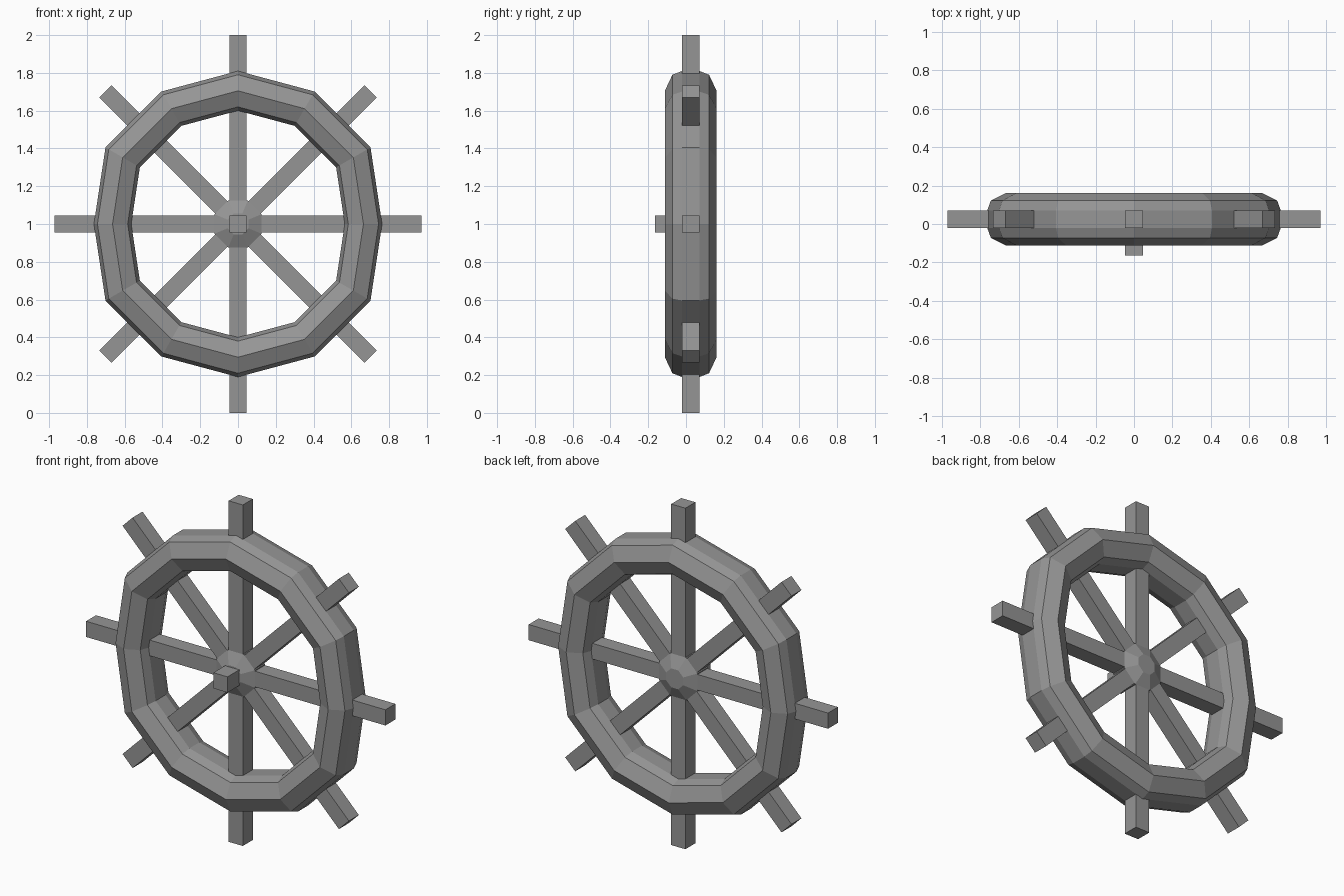
import bpy, bmesh, math
from mathutils import Vector

if "Cube" in bpy.data.objects:
    bpy.data.objects.remove(bpy.data.objects["Cube"], do_unlink=True)

grey = bpy.data.materials.new("plain grey")
grey.use_nodes = True
colour = (0.3, 0.3, 0.3, 1)
grey.diffuse_color = colour
grey.node_tree.nodes["Principled BSDF"].inputs["Base Color"].default_value = colour

MID_Y = 0.025           # depth of the wheel plane
CENTRE = Vector((0, MID_Y, 1))
HALF = 0.046            # half thickness of a spoke
SIDE_PULL = 0.942       # the wheel is slightly flattened at left and right


def finish(name, bm):
    bmesh.ops.recalc_face_normals(bm, faces=bm.faces)
    mesh = bpy.data.meshes.new(name)
    bm.to_mesh(mesh)
    bm.free()
    mesh.materials.append(grey)
    obj = bpy.data.objects.new(name, mesh)
    bpy.context.collection.objects.link(obj)
    return obj


def box(name, size, location, angle=0):
    bm = bmesh.new()
    bmesh.ops.create_cube(bm, size=1)
    for v in bm.verts:
        v.co = Vector(a * b for a, b in zip(v.co, size))
    obj = finish(name, bm)
    obj.location = location
    obj.rotation_euler.y = angle
    return obj


def loft(bm, loops, closed):
    pairs = zip(loops, loops[1:] + loops[:1]) if closed else zip(loops, loops[1:])
    for a, b in pairs:
        n = len(a)
        for i in range(n):
            j = (i + 1) % n
            bm.faces.new((a[i], a[j], b[j], b[i]))


# Rim: a ten-sided section swept around twelve corners
quarter = [(0.105, HALF), (0.085, 0.097)]
section = ([(r, y) for r, y in quarter] + [(0, 0.137)]
           + [(-r, y) for r, y in reversed(quarter)])
section += [(-r, -y) for r, y in section]
bm = bmesh.new()
loops = []
for k in range(12):
    a = math.radians(30 * k)
    pull = SIDE_PULL if k % 6 == 0 else 1
    loops.append([bm.verts.new(CENTRE + Vector((
        (0.705 + r) * pull * math.cos(a), y, (0.705 + r) * math.sin(a))))
        for r, y in section])
loft(bm, loops, True)
finish("rim", bm)

# Spokes: four bars running through the hub
for name, length, degrees in (("upright_spoke", 2, 0), ("level_spoke", 1.942, 90),
                              ("rising_spoke", 1.985, 45), ("falling_spoke", 1.985, -45)):
    box(name, (2 * HALF, 2 * HALF, length), CENTRE, math.radians(degrees))

# Hub: an octagon with a shallow dome on the front and back
bm = bmesh.new()
loops = []
for radius, y in ((0.06, -0.08), (0.135, -HALF), (0.135, HALF), (0.06, 0.08)):
    loops.append([bm.verts.new(CENTRE + Vector((
        radius * math.cos(a), y, radius * math.sin(a))))
        for a in (math.radians(45 * k + 22.5) for k in range(8))])
loft(bm, loops, False)
bm.faces.new(loops[0])
bm.faces.new(loops[-1])
finish("hub", bm)

# Axle peg on the front
box("axle_peg", (2 * HALF, 0.188, 2 * HALF), (0, MID_Y - 0.094, 1))
